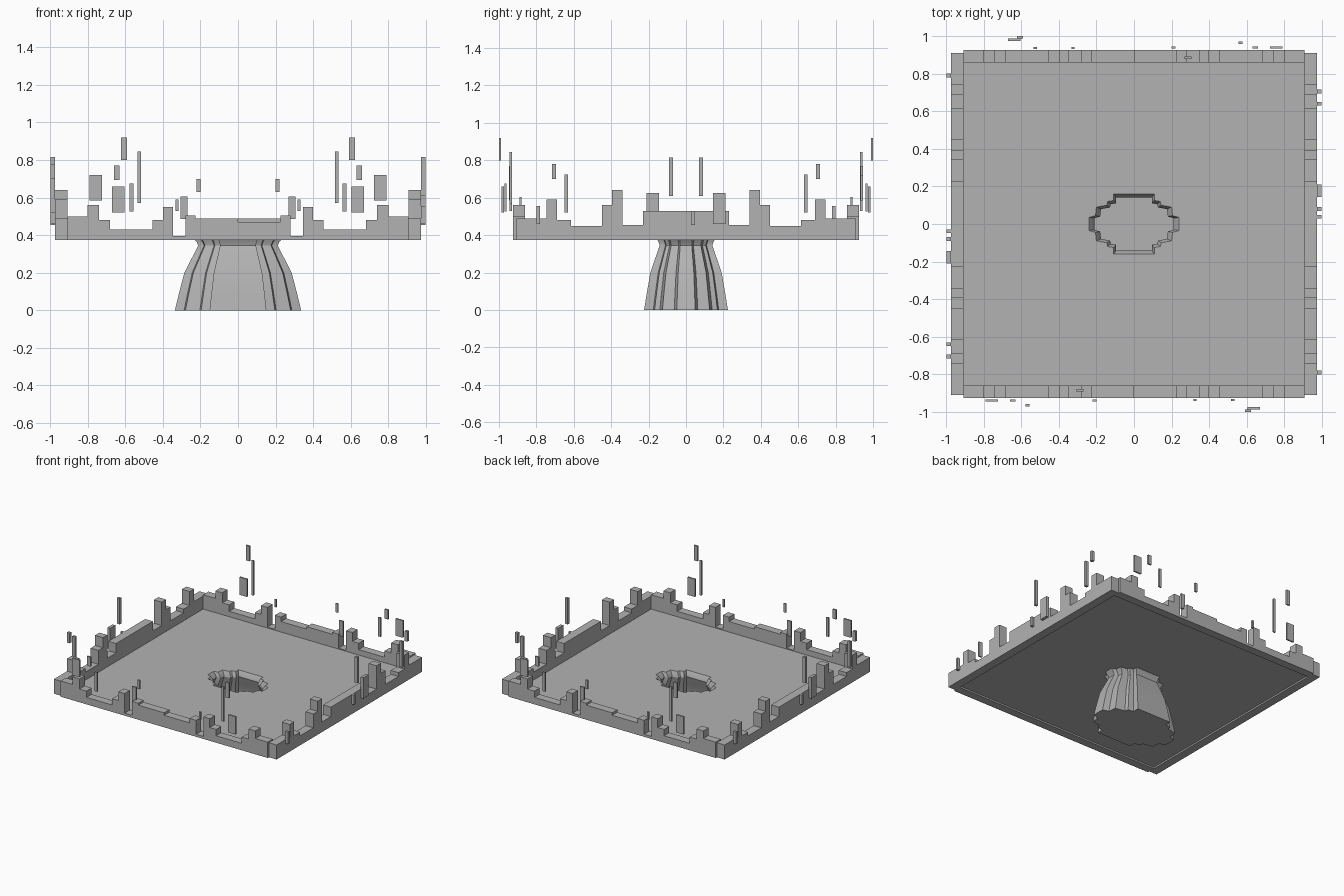
import bpy, bmesh
from math import pi
from mathutils import Matrix, Vector

cube = bpy.data.objects.get("Cube")
if cube:
    bpy.data.objects.remove(cube)

grey = bpy.data.materials.new("stone_grey")
grey.use_nodes = True
grey.diffuse_color = (0.45, 0.45, 0.45, 1)
grey.node_tree.nodes["Principled BSDF"].inputs["Base Color"].default_value = grey.diffuse_color

BASE, FLOOR = 0.375, 0.387


def add_object(name, bm, turn=0, recalc=True):
    if recalc:
        bmesh.ops.recalc_face_normals(bm, faces=bm.faces[:])
    bm.transform(Matrix.Rotation(turn, 4, "Z"))
    mesh = bpy.data.meshes.new(name)
    bm.to_mesh(mesh)
    bm.free()
    mesh.materials.append(grey)
    obj = bpy.data.objects.new(name, mesh)
    bpy.context.collection.objects.link(obj)
    return obj


def stepped_wall(name, steps, axis, inner, outer, turn):
    """Extrude a battlement profile; steps are (end, height) along the wall."""
    bm = bmesh.new()
    start = -steps[-1][0]
    profile = [(start, BASE)]
    for end, height in steps:
        profile += [(start, height), (end, height)]
        start = end
    profile.append((start, BASE))
    if axis == "x":
        points = [Vector((u, -inner, z)) for u, z in profile]
        push = Vector((0, inner - outer, 0))
    else:
        points = [Vector((inner, u, z)) for u, z in profile]
        push = Vector((outer - inner, 0, 0))
    face = bm.faces.new([bm.verts.new(p) for p in points])
    new = bmesh.ops.extrude_face_region(bm, geom=[face], use_keep_orig=True)
    bmesh.ops.translate(bm, vec=push,
                        verts=[g for g in new["geom"] if isinstance(g, bmesh.types.BMVert)])
    bmesh.ops.remove_doubles(bm, verts=bm.verts[:], dist=1e-5)
    return add_object(name, bm, turn)


def block(name, low, high, turn):
    bm = bmesh.new()
    size = Vector(high) - Vector(low)
    centre = (Vector(high) + Vector(low)) / 2
    bmesh.ops.create_cube(bm, size=1, matrix=Matrix.Translation(centre) @ Matrix.Diagonal((*size, 1)))
    return add_object(name, bm, turn)


def mirrored(half, middle):
    """Half profile from the centre out, (start, end, height), mirrored around the middle."""
    left = [(-start, h) for start, end, h in reversed(half)]
    right = [(end, h) for start, end, h in half]
    return left + middle + right


# Battlement profiles
front_half = [(0.225, 0.28, 0.505), (0.28, 0.345, 0.395), (0.345, 0.4, 0.55),
              (0.4, 0.455, 0.48), (0.455, 0.68, 0.43), (0.68, 0.74, 0.48),
              (0.74, 0.8, 0.56), (0.8, 0.907, 0.5)]
side_half = [(0.23, 0.34, 0.455), (0.34, 0.395, 0.64), (0.395, 0.45, 0.56),
             (0.45, 0.615, 0.45), (0.615, 0.69, 0.48), (0.69, 0.745, 0.59),
             (0.745, 0.91, 0.49)]
front_steps = mirrored(front_half, [(0, 0.49), (0.225, 0.47)])
side_steps = mirrored(side_half, [(0.23, 0.53)])

# Floating shards: x range, y centre, z range for the front
front_shards = [
    (-0.79, -0.725, -0.94, 0.585, 0.72), (-0.66, -0.63, -0.94, 0.695, 0.77),
    (-0.578, -0.556, -0.965, 0.525, 0.675), (-0.22, -0.2, -0.94, 0.63, 0.7),
    (-0.305, -0.27, -0.885, 0.485, 0.605), (0.317, 0.333, -0.937, 0.53, 0.59),
    (0.517, 0.535, -0.937, 0.57, 0.845), (0.605, 0.67, -0.98, 0.52, 0.66),
    (0.592, 0.622, -0.994, 0.8, 0.92)]
# Floating shards: y range, z range for the side
side_shards = [
    (0.145, 0.21, 0.46, 0.625), (0.07, 0.09, 0.61, 0.815), (0.028, 0.048, 0.455, 0.53),
    (0.63, 0.65, 0.52, 0.725), (0.695, 0.717, 0.7, 0.78), (-0.8, -0.78, 0.46, 0.555)]

# Each side repeats after half a turn
for turn, fb, lr in ((0, "front", "left"), (pi, "back", "right")):
    stepped_wall(fb + "_wall", front_steps, "x", 0.86, 0.925, turn)
    stepped_wall(lr + "_wall", side_steps, "y", 0.907, 0.975, turn)
    for i, (x0, x1, y, z0, z1) in enumerate(front_shards):
        block(f"{fb}_shard_{i}", (x0, y - 0.006, z0), (x1, y + 0.006, z1), turn)
    for i, (y0, y1, z0, z1) in enumerate(side_shards):
        block(f"{lr}_shard_{i}", (0.973, y0, z0), (0.997, y1, z1), turn)

# Stepped outline of the pedestal opening, one quarter mirrored to four
quarter = [(0.24, 0.035), (0.205, 0.045), (0.2, 0.09), (0.145, 0.1),
           (0.14, 0.12), (0.108, 0.125), (0.108, 0.16)]
half = quarter + [(-x, y) for x, y in reversed(quarter)]
outline = half + [(-x, -y) for x, y in half]


def ring(bm, scale, z):
    return [bm.verts.new((x * scale, y * scale, z)) for x, y in outline]


# Flared hollow pedestal, open at the top and closed at the bottom
bm = bmesh.new()
rings = [ring(bm, s, z) for s, z in ((1.4, 0), (1.31, 0.09), (1.19, 0.2), (1.02, 0.28),
                                     (0.88, 0.345), (0.92, 0.365), (1, FLOOR))]
for low, high in zip(rings, rings[1:]):
    for i in range(len(low)):
        j = (i + 1) % len(low)
        bm.faces.new((low[i], low[j], high[j], high[i]))
bm.faces.new(rings[0][::-1])
pedestal = add_object("pedestal", bm, recalc=False)
with bpy.context.temp_override(active_object=pedestal, object=pedestal,
                               selected_objects=[pedestal],
                               selected_editable_objects=[pedestal]):
    bpy.ops.object.shade_smooth_by_angle(angle=0.45)

# Floor sheet with the pedestal opening cut out
bm = bmesh.new()
corners = [bm.verts.new((x, y, FLOOR)) for x, y in
           ((0.91, 0.87), (-0.91, 0.87), (-0.91, -0.87), (0.91, -0.87))]
edges = []
for loop in (corners, ring(bm, 1, FLOOR)):
    edges += [bm.edges.new((loop[i - 1], loop[i])) for i in range(len(loop))]
bmesh.ops.triangle_fill(bm, edges=edges, use_beauty=True, normal=(0, 0, 1))
for face in bm.faces:
    face.normal_update()
    if face.normal.z < 0:
        face.normal_flip()
add_object("floor", bm, recalc=False)
